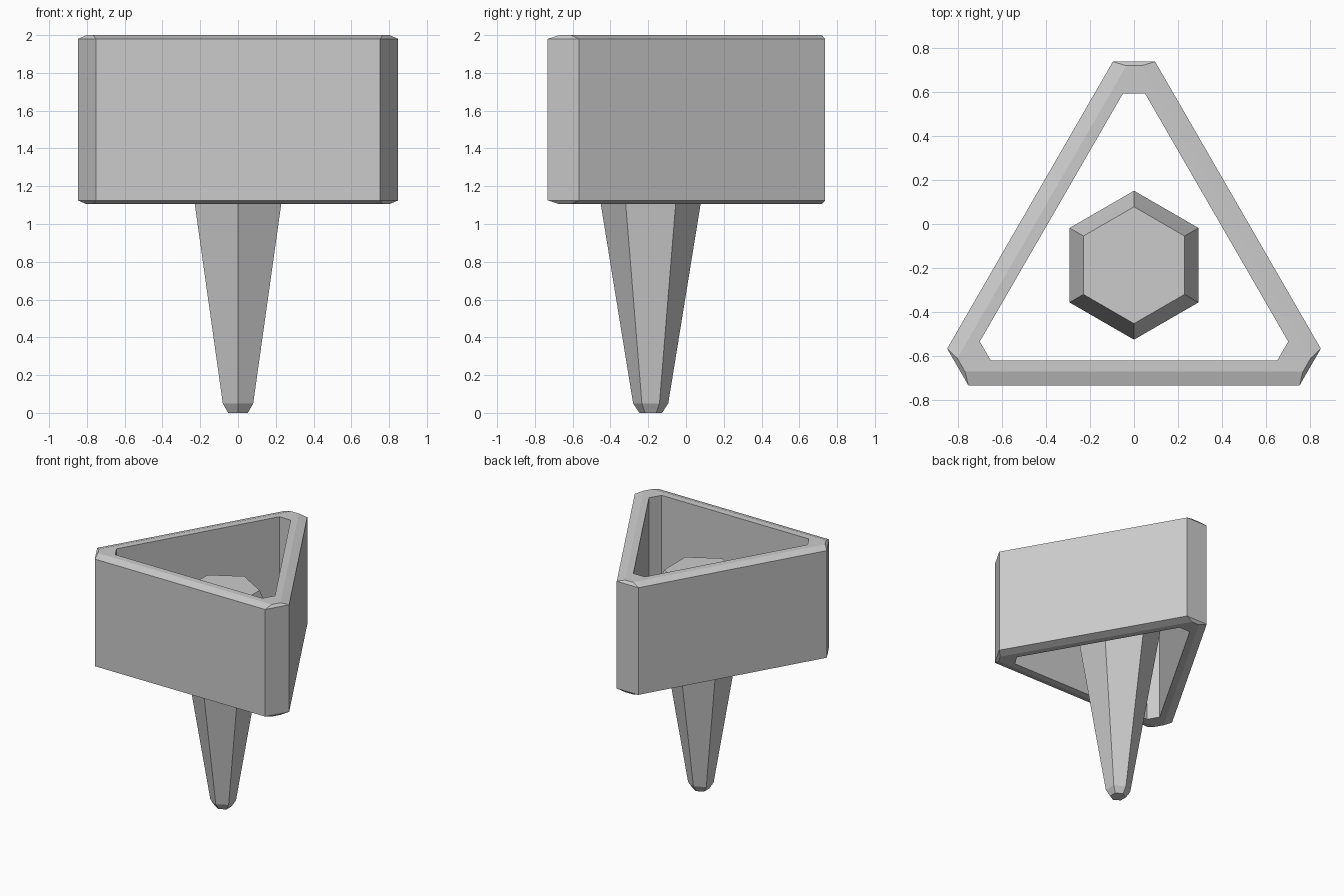
import bpy, bmesh
from math import sin, cos, pi

if "Cube" in bpy.data.objects:
    bpy.data.objects.remove(bpy.data.objects["Cube"], do_unlink=True)

CENTRE_Y = -0.187

grey = bpy.data.materials.new("light grey")
grey.use_nodes = True
COLOUR = (0.6, 0.6, 0.6, 1)
grey.diffuse_color = COLOUR
grey.node_tree.nodes["Principled BSDF"].inputs["Base Color"].default_value = COLOUR


def loft(name, loops, ring=False):
    """Skin stacked loops; a ring joins last to first, otherwise cap both ends."""
    bm = bmesh.new()
    rows = [[bm.verts.new(p) for p in loop] for loop in loops]
    pairs = list(zip(rows, rows[1:]))
    if ring:
        pairs.append((rows[-1], rows[0]))
    else:
        bm.faces.new(rows[0])
        bm.faces.new(rows[-1])
    for a, b in pairs:
        for i in range(len(a)):
            j = (i + 1) % len(a)
            bm.faces.new((a[i], a[j], b[j], b[i]))
    bmesh.ops.recalc_face_normals(bm, faces=bm.faces)
    mesh = bpy.data.meshes.new(name)
    bm.to_mesh(mesh)
    bm.free()
    mesh.materials.append(grey)
    obj = bpy.data.objects.new(name, mesh)
    bpy.context.collection.objects.link(obj)
    return obj


def cut_triangle(half, depth, z):
    """Triangle with clipped corners, made by turning one front edge three times."""
    points = []
    for k in range(3):
        c, s = cos(k * 2 * pi / 3), sin(k * 2 * pi / 3)
        for x in (-half, half):
            points.append((c * x + s * depth, s * x - c * depth + CENTRE_Y, z))
    return points


def hexagon(radius, z):
    return [(radius * cos(pi / 6 + i * pi / 3),
             radius * sin(pi / 6 + i * pi / 3) + CENTRE_Y, z) for i in range(6)]


# Hollow triangular frame with chamfered outer rims
outer, rim, inner = (0.752, 0.545), (0.767, 0.483), (0.65, 0.433)
loft("triangular_frame", [
    cut_triangle(*inner, 2.0), cut_triangle(*rim, 2.0),
    cut_triangle(*outer, 1.98), cut_triangle(*outer, 1.125),
    cut_triangle(*rim, 1.105), cut_triangle(*inner, 1.105)], ring=True)

# Tapered six-sided spike with a chamfered head and tip
loft("hexagonal_spike", [
    hexagon(0.06, 0), hexagon(0.093, 0.05),
    hexagon(0.338, 1.56), hexagon(0.265, 1.735)])
